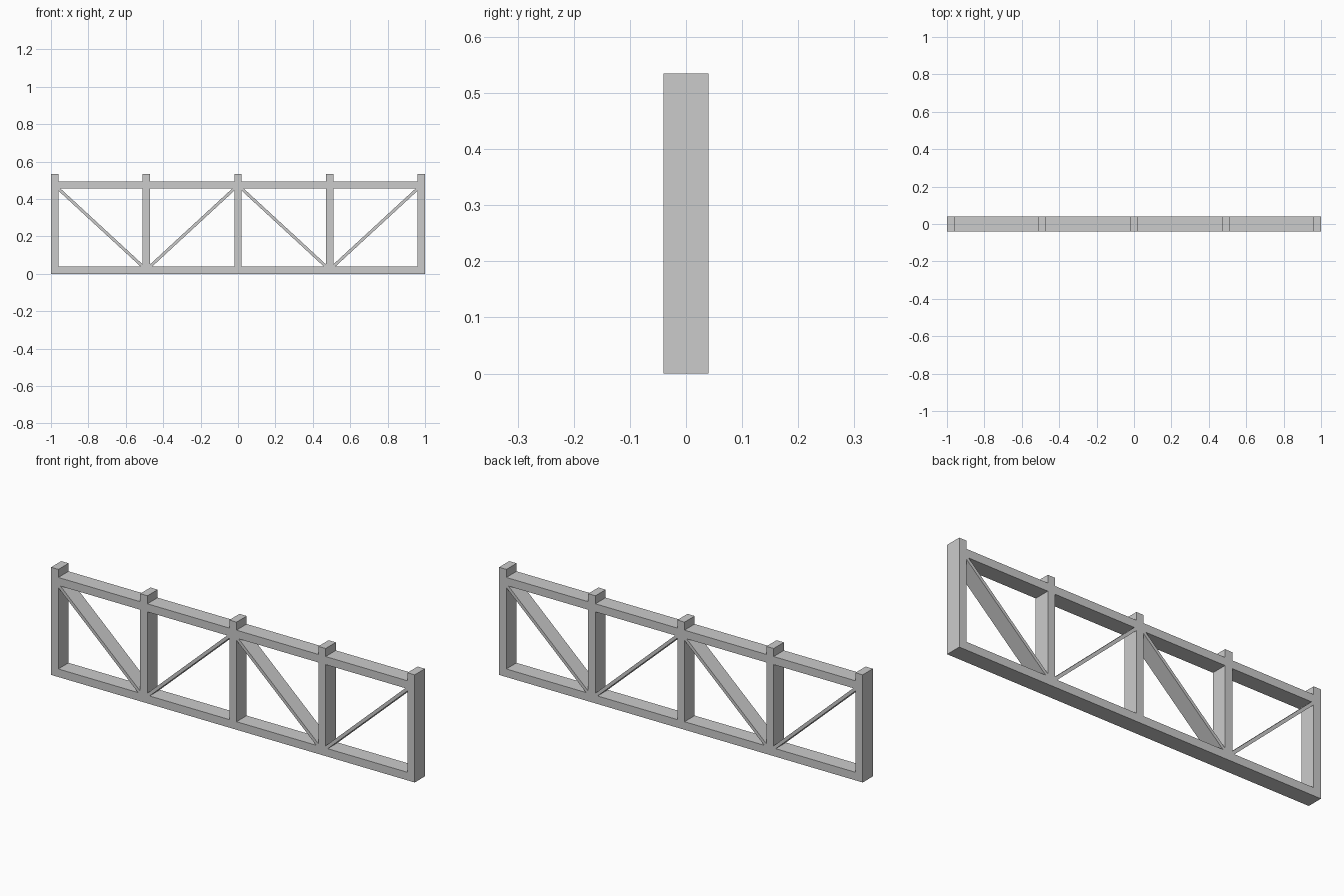
import bpy, bmesh, math

if "Cube" in bpy.data.objects:
    bpy.data.objects.remove(bpy.data.objects["Cube"])

HALF_DEPTH = 0.04
POST_W = 0.04
POST_X = [-0.98, -0.49, 0.0, 0.49, 0.98]
TOP = 0.535
RAIL_BOTTOM = (0.0, 0.04)
RAIL_TOP = (0.455, 0.495)
BRACE_T = 0.016


def prism(name, profile):
    """Extrude an x-z outline through the full depth of the truss."""
    bm = bmesh.new()
    face = bm.faces.new([bm.verts.new((x, -HALF_DEPTH, z)) for x, z in profile])
    out = bmesh.ops.extrude_face_region(bm, geom=[face])
    verts = [v for v in out["geom"] if isinstance(v, bmesh.types.BMVert)]
    bmesh.ops.translate(bm, verts=verts, vec=(0, 2 * HALF_DEPTH, 0))
    bmesh.ops.recalc_face_normals(bm, faces=bm.faces)
    mesh = bpy.data.meshes.new(name)
    bm.to_mesh(mesh)
    bm.free()
    obj = bpy.data.objects.new(name, mesh)
    bpy.context.collection.objects.link(obj)
    return obj


def bar(name, x0, x1, z0, z1):
    return prism(name, [(x0, z0), (x1, z0), (x1, z1), (x0, z1)])


# Vertical posts, standing proud of the top rail
for i, x in enumerate(POST_X):
    bar(f"post_{i + 1}", x - POST_W / 2, x + POST_W / 2, 0, TOP)

# Rails and one diagonal brace in each bay
zb, zt = RAIL_BOTTOM[1], RAIL_TOP[0]
for i in range(4):
    x0 = POST_X[i] + POST_W / 2
    x1 = POST_X[i + 1] - POST_W / 2
    bar(f"bottom_rail_{i + 1}", x0, x1, *RAIL_BOTTOM)
    bar(f"top_rail_{i + 1}", x0, x1, *RAIL_TOP)

    # Brace ends are mitred into the bay corners; direction alternates
    angle = math.atan2(zt - zb, x1 - x0)
    dz = BRACE_T / 2 / math.cos(angle)
    dx = BRACE_T / 2 / math.sin(angle)
    brace = [(x0, zt), (x0, zt - dz), (x1 - dx, zb),
             (x1, zb), (x1, zb + dz), (x0 + dx, zt)]
    if i % 2:
        brace = [(x0 + x1 - x, z) for x, z in brace]
    prism(f"diagonal_brace_{i + 1}", brace)
